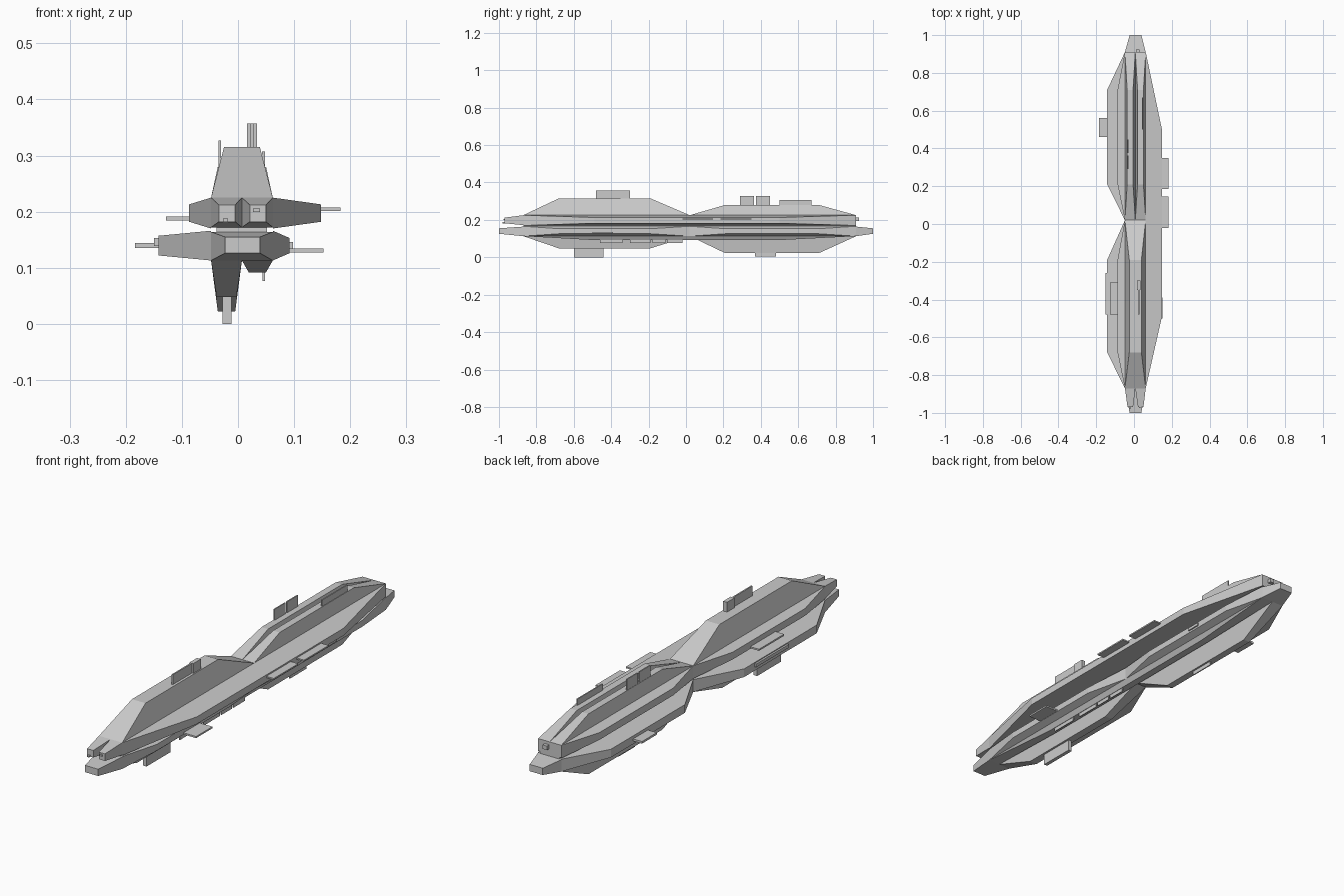
import bpy, bmesh

cube = bpy.data.objects.get("Cube")
if cube:
    bpy.data.objects.remove(cube, do_unlink=True)

grey = bpy.data.materials.new("hull_grey")
grey.use_nodes = True
COLOR = (0.6, 0.6, 0.6, 1)
grey.diffuse_color = COLOR
grey.node_tree.nodes["Principled BSDF"].inputs["Base Color"].default_value = COLOR


def frustum(name, axis, base, tip):
    """Solid between two rectangles square to an axis.
    Each rectangle is (position on axis, u0, u1, v0, v1), u and v in x, y, z order."""
    bm = bmesh.new()
    rings = []
    for p, u0, u1, v0, v1 in (base, tip):
        ring = []
        for u, v in ((u0, v0), (u1, v0), (u1, v1), (u0, v1)):
            co = [u, v]
            co.insert(axis, p)
            ring.append(bm.verts.new(co))
        rings.append(ring)
    a, b = rings
    bm.faces.new(a)
    bm.faces.new(b)
    for i in range(4):
        j = (i + 1) % 4
        bm.faces.new((a[i], a[j], b[j], b[i]))
    bmesh.ops.recalc_face_normals(bm, faces=bm.faces)
    mesh = bpy.data.meshes.new(name)
    bm.to_mesh(mesh)
    bm.free()
    mesh.materials.append(grey)
    obj = bpy.data.objects.new(name, mesh)
    bpy.context.collection.objects.link(obj)


def box(name, x0, x1, y0, y1, z0, z1):
    frustum(name, 2, (z0, x0, x1, y0, y1), (z1, x0, x1, y0, y1))


# Shared hull dimensions
X0, XM, X1 = -0.048, 0.007, 0.062
FRONT, WAIST, BACK = -0.87, 0.02, 0.91
LOW, MID, HIGH = 0.113, 0.168, 0.225
# base start, base end, plateau start, plateau end along y
FORE = (FRONT, WAIST, -0.68, -0.19)
AFT = (WAIST, BACK, 0.21, 0.71)
LONG = (FRONT, BACK, -0.49, 0.5)

# Two stacked hulls with a shallow groove between them
box("upper_hull", X0, X1, FRONT, BACK, MID + 0.004, HIGH)
box("lower_hull", X0, X1, FRONT, BACK, LOW, MID - 0.004)
box("hull_joint", X0 + 0.01, X1 - 0.01, FRONT, BACK, MID - 0.006, MID + 0.006)

# Tapered hull ends
frustum("lower_nose", 1, (FRONT, X0, X1, LOW, MID - 0.004), (-1, -0.023, 0.039, 0.126, 0.155))
frustum("lower_tail", 1, (BACK, X0, X1, LOW, MID - 0.004), (1, -0.023, 0.039, 0.126, 0.155))
for side, a, b in (("right", X0, XM), ("left", XM, X1)):
    frustum("upper_prong_" + side, 1, (FRONT, a, b, MID + 0.004, HIGH),
            (-0.97, a + 0.014, b - 0.012, 0.182, 0.212))


# Vertical fins: sloped blocks rising from or hanging below the hulls
def fin(name, span, x0, x1, z_base, z_tip, inset):
    frustum(name, 2, (z_base, x0, x1, span[0], span[1]),
            (z_tip, x0 + inset, x1 - inset, span[2], span[3]))


fin("top_fore_fin", FORE, X0, X1, HIGH, 0.315, 0.023)
fin("top_aft_fin_right", AFT, X0, XM, HIGH, 0.28, 0.012)
fin("top_aft_fin_left", AFT, XM, X1, HIGH, 0.28, 0.012)
fin("keel_fore_fin", FORE, X0, XM, LOW, 0.048, 0.01)
fin("keel_aft_fin", AFT, X0, XM, LOW, 0.022, 0.012)
fin("keel_long_fin", LONG, XM, X1, LOW, 0.092, 0.012)


# Side wings: sloped blocks reaching outward
def wing(name, span, x_base, x_tip, z0, z1, inset):
    frustum(name, 0, (x_base, span[0], span[1], z0, z1),
            (x_tip, span[2], span[3], z0 + inset, z1 - inset))


wing("upper_long_wing", LONG, X1, 0.148, MID + 0.002, HIGH, 0.012)
for label, span in (("fore", FORE), ("aft", AFT)):
    wing("upper_wing_" + label, span, X0, -0.087, MID + 0.002, HIGH, 0.012)
    wing("lower_wing_" + label, span, X0, -0.142, LOW, MID - 0.002, 0.009)
    wing("lower_left_wing_" + label, span, X1, 0.092, LOW, MID - 0.002, 0.013)

# Antenna plates on the fins
box("top_fore_plate", 0.022, 0.028, -0.48, -0.3, 0.31, 0.357)
box("top_fore_block", 0.016, 0.034, -0.35, -0.3, 0.31, 0.357)
for i, y in enumerate((0.29, 0.375)):
    box(f"top_aft_plate_{i}", -0.035, -0.03, y, y + 0.073, 0.27, 0.327)
box("top_aft_long_plate", 0.043, 0.048, 0.5, 0.67, 0.27, 0.307)
box("keel_fore_plate", -0.028, -0.012, -0.6, -0.44, 0, 0.055)
box("keel_aft_plate", -0.018, -0.013, 0.37, 0.48, 0.005, 0.03)
for i, (y0, y1) in enumerate(((-0.46, -0.34), (-0.3, -0.19), (-0.18, -0.11), (-0.1, -0.02))):
    box(f"keel_long_plate_{i}", 0.044, 0.048, y0, y1, 0.076, 0.1)

# Panels on the wing tips
for i, y in enumerate((-0.02, 0.185)):
    box(f"upper_long_wing_panel_{i}", 0.14, 0.183, y, y + 0.165, 0.201, 0.207)
box("upper_fore_panel", -0.128, -0.08, -0.48, -0.31, 0.184, 0.191)
box("lower_fore_panel", -0.15, -0.135, -0.48, -0.26, 0.139, 0.153)
box("lower_aft_panel", -0.184, -0.135, 0.46, 0.56, 0.135, 0.144)
box("lower_left_fore_panel", 0.085, 0.152, -0.5, -0.39, 0.127, 0.134)
box("lower_left_aft_panel", 0.085, 0.098, 0.47, 0.53, 0.134, 0.146)

# Small sensors at the hull ends
box("nose_sensor", 0, 0.023, -1, -0.97, 0.147, 0.152)
box("prong_sensor_left", 0.027, 0.039, -0.975, -0.95, 0.199, 0.206)
box("prong_sensor_right", -0.027, -0.018, -0.98, -0.95, 0.182, 0.188)
box("tail_sensor", 0.01, 0.03, 0.9, 0.925, 0.195, 0.212)
